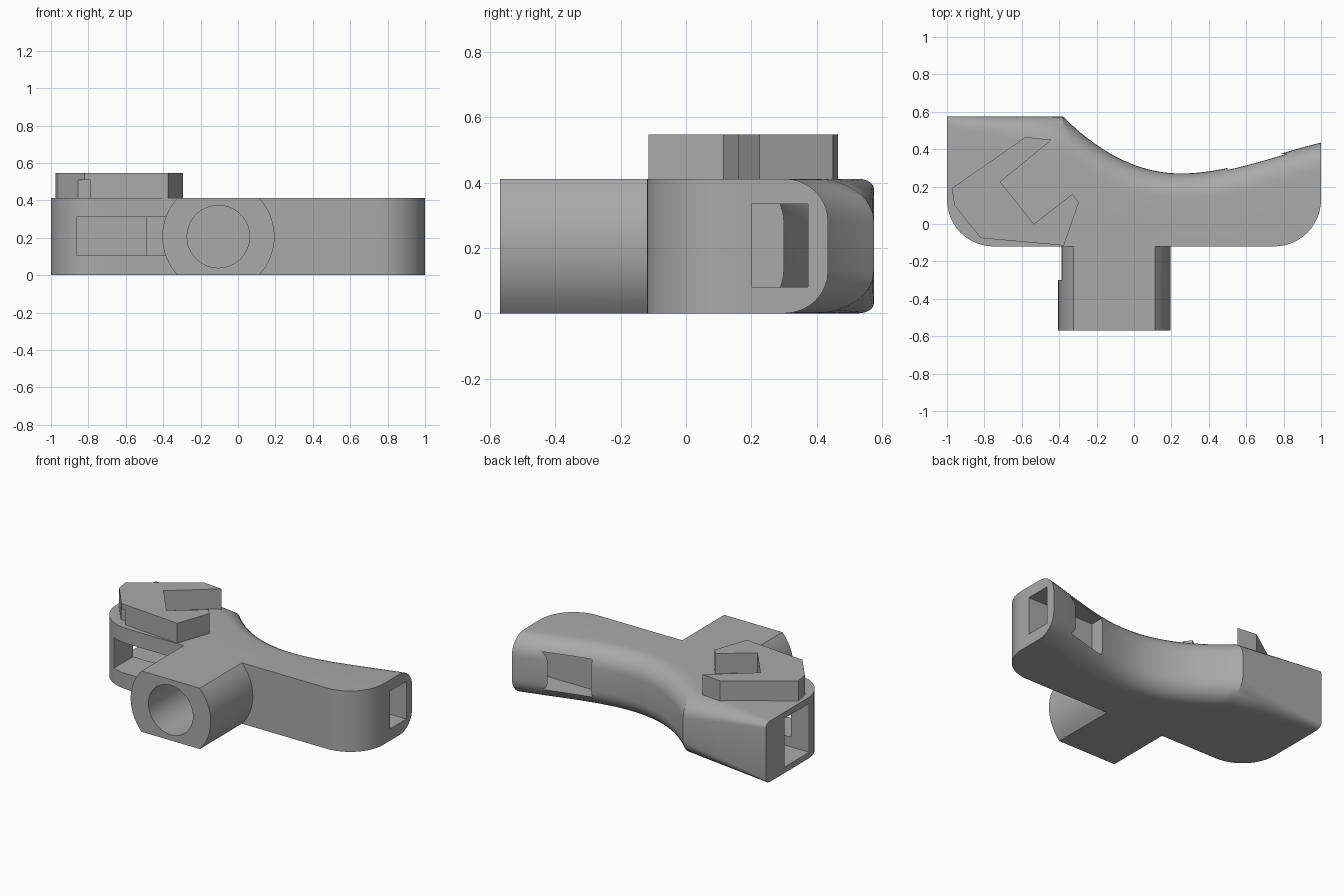
import bpy, bmesh, math

cube = bpy.data.objects.get("Cube")
if cube:
    bpy.data.objects.remove(cube, do_unlink=True)

GREY = (0.4, 0.4, 0.4, 1)
grey = bpy.data.materials.new("mid_grey")
grey.use_nodes = True
grey.diffuse_color = GREY
grey.node_tree.nodes["Principled BSDF"].inputs["Base Color"].default_value = GREY

TOP = 0.412       # body height
FRONT = -0.12     # front face of the body
KINK = -0.38      # where the flat back meets the curved back
CORNER = 0.25     # plan radius of the front corners
MID = TOP / 2
TUBE_X = -0.105


def finish(name, bm):
    bmesh.ops.recalc_face_normals(bm, faces=bm.faces)
    mesh = bpy.data.meshes.new(name)
    bm.to_mesh(mesh)
    bm.free()
    mesh.materials.append(grey)
    obj = bpy.data.objects.new(name, mesh)
    bpy.context.collection.objects.link(obj)
    return obj


def loft(name, sections):
    bm = bmesh.new()
    rings = [[bm.verts.new(p) for p in s] for s in sections]
    for a, b in zip(rings, rings[1:]):
        for i in range(len(a)):
            j = (i + 1) % len(a)
            bm.faces.new((a[i], a[j], b[j], b[i]))
    bm.faces.new(rings[0])
    bm.faces.new(rings[-1])
    return finish(name, bm)


def box(name, x, y, z):
    return loft(name, [[(x[0], y[0], h), (x[1], y[0], h), (x[1], y[1], h), (x[0], y[1], h)]
                       for h in z])


def along_y(name, outline, y0, y1):
    return loft(name, [[(x, y, z) for x, z in outline] for y in (y0, y1)])


def boolean(obj, other, operation):
    mod = obj.modifiers.new(operation.lower(), 'BOOLEAN')
    mod.operation = operation
    mod.solver = 'EXACT'
    mod.object = other
    bpy.context.view_layer.objects.active = obj
    bpy.ops.object.modifier_apply(modifier=mod.name)
    bpy.data.objects.remove(other, do_unlink=True)


def hermite(t, y0, y1, m0, m1):
    return (y0 * (2*t**3 - 3*t*t + 1) + m0 * (t**3 - 2*t*t + t)
            + y1 * (3*t*t - 2*t**3) + m1 * (t**3 - t*t))


def back(x):
    if x <= KINK:
        return 0.575
    if x < 0.25:
        w = 0.25 - KINK
        return hermite((x - KINK) / w, 0.575, 0.27, -w, 0)
    return hermite((x - 0.25) / 0.75, 0.27, 0.435, 0, 0.18)


def front(x):
    d = max(0, abs(x) - (1 - CORNER))
    return FRONT + CORNER - math.sqrt(max(0, CORNER**2 - d * d))


def section(x):
    # straight front, back edge with rounded top and bottom
    if x <= KINK:
        t = (x + 1) / (1 + KINK)
        rz, ry = 0.03 + 0.1 * t, 0.05 + 0.13 * t
    else:
        slope = (back(x + 0.001) - back(x)) / 0.001
        rz, ry = 0.13, 0.13 * math.sqrt(1 + slope * slope)
    arc = [math.pi / 2 * i / 8 for i in range(9)]
    y = back(x) - ry
    lower = [(x, y + ry * math.sin(a), rz - rz * math.cos(a)) for a in arc]
    upper = [(p[0], p[1], TOP - p[2]) for p in reversed(lower)]
    return [(x, front(x), 0)] + lower + upper + [(x, front(x), TOP)]


# Body with rounded front corners and a sweeping back
xs = [KINK + (0.75 - KINK) * i / 28 for i in range(29)] + [-0.75, -0.56]
for i in range(1, 13):
    reach = 1 - CORNER + CORNER * math.sin(math.pi / 2 * i / 12)
    xs += [reach, -reach]
body = loft("body", [section(x) for x in sorted(xs)])

# Flat-sided tube at the front
lim = math.asin(MID / 0.3)
side = [lim * (i / 8 - 1) for i in range(17)]
outline = [(TUBE_X + 0.3 * math.cos(a), MID + 0.3 * math.sin(a)) for a in side]
outline += [(2 * TUBE_X - x, z) for x, z in reversed(outline)]
outline = [(x, min(TOP, max(0, z))) for x, z in outline]
boolean(body, along_y("tube", outline, -0.57, 0), 'UNION')

# Bore and strap slots
bore = [(TUBE_X + 0.167 * math.cos(math.tau * i / 48),
         MID + 0.167 * math.sin(math.tau * i / 48)) for i in range(48)]
boolean(body, along_y("bore", bore, -0.7, 0.1), 'DIFFERENCE')
boolean(body, box("right_end_slot", (-1.1, -0.49), (0.11, 0.377), (0.04, 0.37)), 'DIFFERENCE')
boolean(body, box("front_slot", (-0.863, -0.3), (-0.3, 0.2), (0.105, 0.31)), 'DIFFERENCE')
boolean(body, box("left_end_slot", (0.5, 1.1), (0.2, 0.373), (0.08, 0.335)), 'DIFFERENCE')

# Open hook plate on top, with a small notch at its corner
plan = [(-0.58, 0.465), (-0.44, 0.45), (-0.715, 0.225), (-0.535, 0), (-0.33, 0.16),
        (-0.295, 0.115), (-0.375, -0.115), (-0.82, -0.075), (-0.96, 0.1), (-0.975, 0.19)]
hook = loft("hook_plate", [[(x, y, z) for x, y in plan] for z in (TOP - 0.005, 0.547)])
boolean(hook, box("notch", (-0.86, -0.79), (-0.2, -0.03), (0.3, 0.51)), 'DIFFERENCE')

# Smooth rounded surfaces, keep hard edges
for obj in (body, hook):
    bpy.ops.object.select_all(action='DESELECT')
    obj.select_set(True)
    bpy.context.view_layer.objects.active = obj
    bpy.ops.object.shade_smooth_by_angle(angle=math.radians(25))
